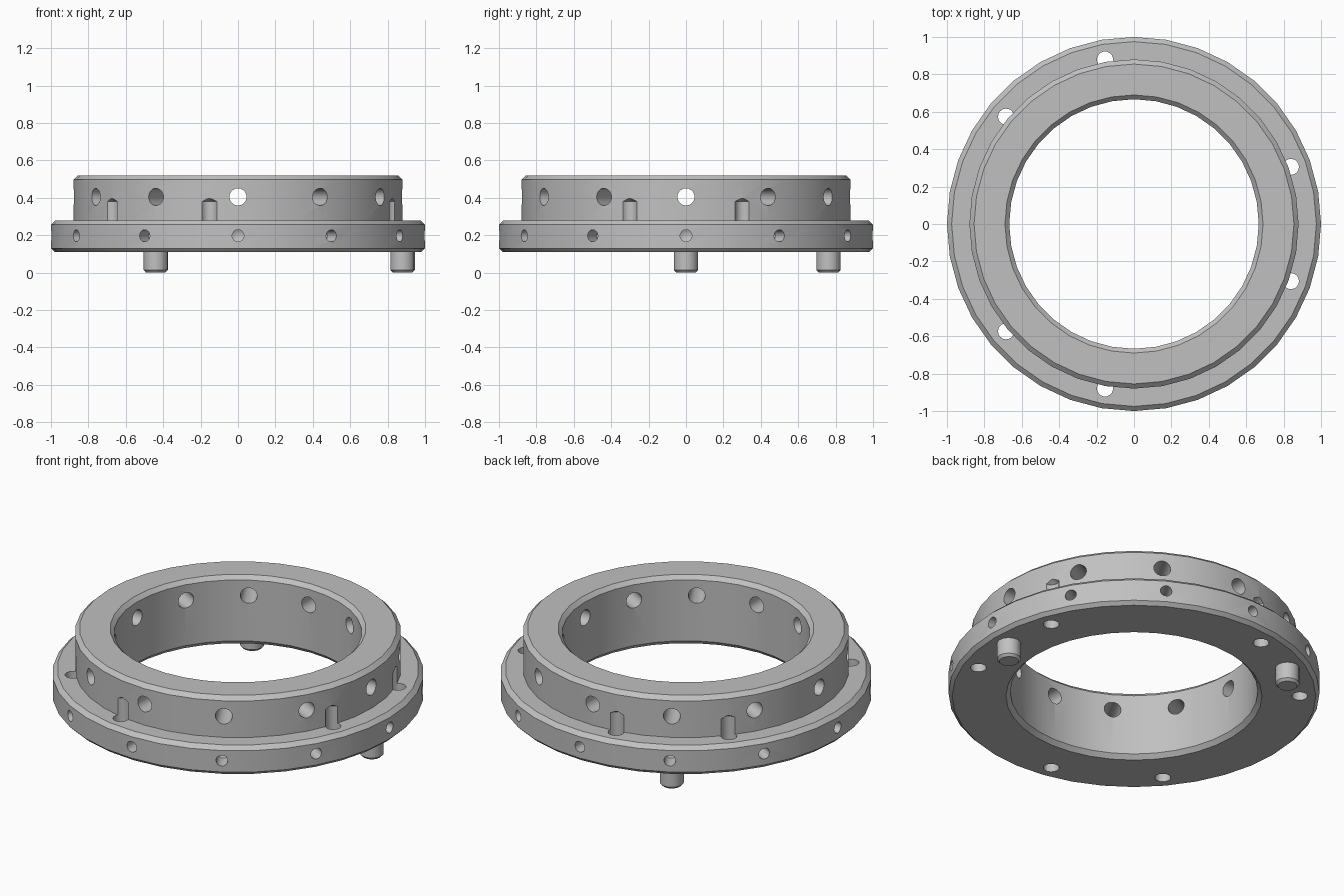
import bpy
import bmesh
from math import cos, sin, pi, radians
from mathutils import Matrix

default = bpy.data.objects.get("Cube")
if default:
    bpy.data.objects.remove(default, do_unlink=True)

# Single machined metal colour
metal = bpy.data.materials.new("light_grey_metal")
metal.use_nodes = True
grey = (0.53, 0.53, 0.53, 1)
metal.diffuse_color = grey
metal.node_tree.nodes["Principled BSDF"].inputs["Base Color"].default_value = grey


def revolve(bm, profile, segments, matrix=Matrix(), closed=False):
    """Turn a (radius, height) profile about local z, then place it."""
    rings = []
    for r, z in profile:
        angles = [2 * pi * i / segments for i in range(segments)]
        rings.append([bm.verts.new(matrix @ Matrix.Translation((r * cos(a), r * sin(a), z)).translation)
                      for a in angles])
    pairs = list(zip(rings, rings[1:]))
    if closed:
        pairs.append((rings[-1], rings[0]))
    for low, high in pairs:
        for i in range(segments):
            j = (i + 1) % segments
            bm.faces.new((low[i], low[j], high[j], high[i]))


def make_object(name, bm):
    bmesh.ops.remove_doubles(bm, verts=bm.verts, dist=1e-5)
    bmesh.ops.recalc_face_normals(bm, faces=bm.faces)
    mesh = bpy.data.meshes.new(name)
    bm.to_mesh(mesh)
    bm.free()
    mesh.materials.append(metal)
    obj = bpy.data.objects.new(name, mesh)
    bpy.context.collection.objects.link(obj)
    return obj


def activate(obj):
    bpy.ops.object.select_all(action='DESELECT')
    obj.select_set(True)
    bpy.context.view_layer.objects.active = obj


def around(degrees):
    return Matrix.Rotation(radians(degrees), 4, 'Z')


def drill(radius, depth, tip):
    return [(0, 0), (radius, 0), (radius, depth), (0, depth + tip)]


# Flanged ring with chamfered rims
bm = bmesh.new()
revolve(bm, [(0.69, 0.11), (0.98, 0.11), (1, 0.13), (1, 0.257), (0.975, 0.28),
             (0.88, 0.28), (0.88, 0.497), (0.855, 0.52), (0.69, 0.52),
             (0.667, 0.497), (0.667, 0.135)], 36, closed=True)
ring = make_object("flanged_ring", bm)

# Drills: radial bores in both tiers, vertical holes beside the pin positions
bm = bmesh.new()
inward = Matrix.Rotation(-pi / 2, 4, 'Y')
for k in range(12):
    spin = around(30 * k)
    revolve(bm, drill(0.046, 0.55, 0.01), 20,
            spin @ Matrix.Translation((1.05, 0, 0.405)) @ inward)
    revolve(bm, drill(0.032, 0.15, 0.018), 16,
            spin @ Matrix.Translation((1.05, 0, 0.197)) @ inward)
for pin_angle in (0, 120, 240):
    for offset in (-20, 20):
        revolve(bm, drill(0.043, 0.33, 0.025), 16,
                around(pin_angle + offset) @ Matrix.Translation((0.893, 0, 0.05)))
cutter = make_object("hole_cutter", bm)
cutter.hide_render = True

cut = ring.modifiers.new("holes", 'BOOLEAN')
cut.operation = 'DIFFERENCE'
cut.solver = 'EXACT'
cut.object = cutter
activate(ring)
bpy.ops.object.modifier_apply(modifier=cut.name)
bpy.data.objects.remove(cutter, do_unlink=True)

# Two locating pins under the flange
parts = [ring]
for name, angle in (("left_pin", 0), ("rear_pin", 120)):
    bm = bmesh.new()
    revolve(bm, [(0, 0), (0.052, 0), (0.065, 0.014), (0.065, 0.14), (0, 0.14)], 16,
            around(angle) @ Matrix.Translation((0.88, 0, 0)))
    parts.append(make_object(name, bm))

for obj in parts:
    activate(obj)
    bpy.ops.object.shade_smooth_by_angle(angle=radians(30))
